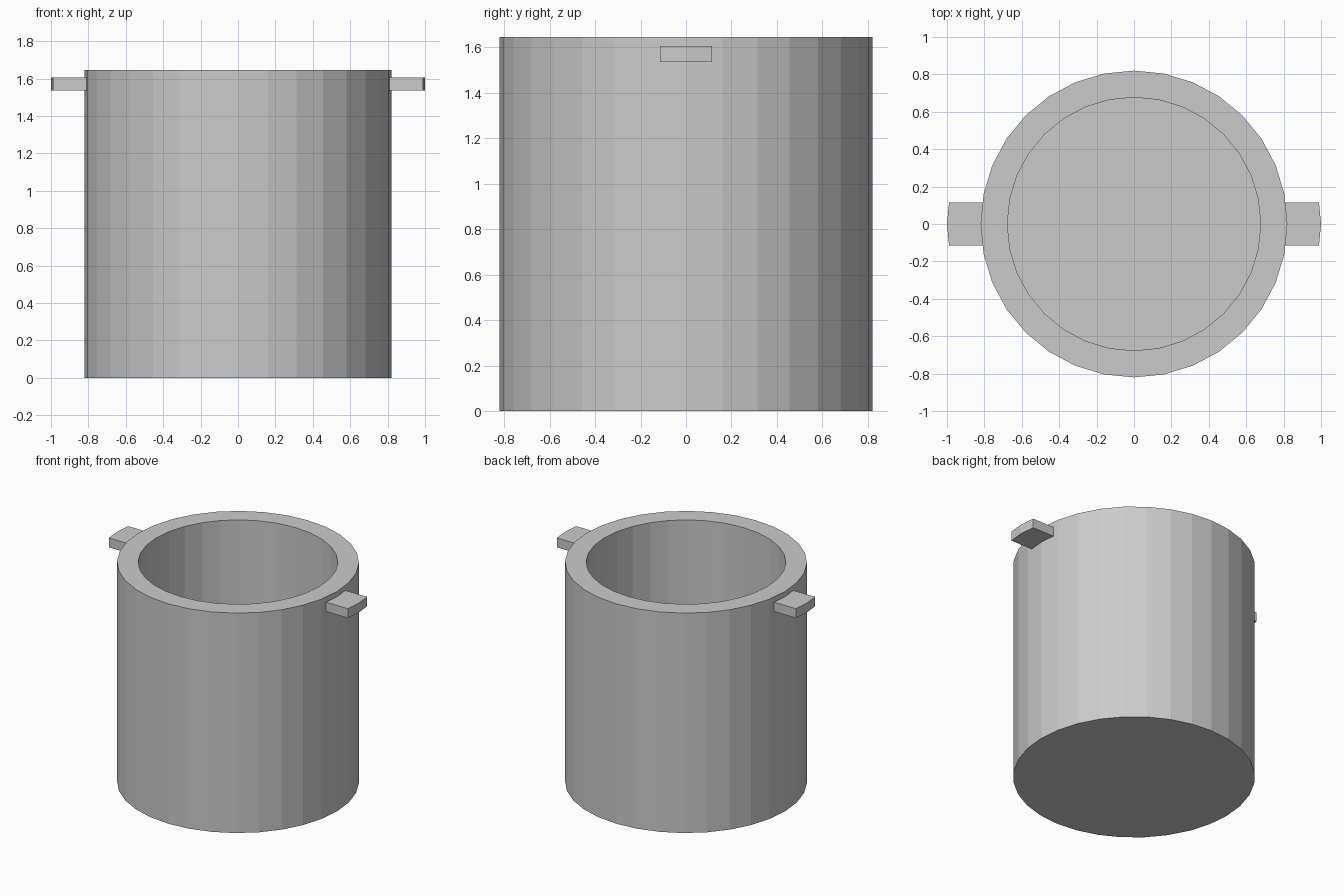
import bpy, bmesh, math

if "Cube" in bpy.data.objects:
    bpy.data.objects.remove(bpy.data.objects["Cube"])

SIDES = 32


def make_object(name, bm):
    bmesh.ops.recalc_face_normals(bm, faces=bm.faces)
    mesh = bpy.data.meshes.new(name)
    bm.to_mesh(mesh)
    bm.free()
    obj = bpy.data.objects.new(name, mesh)
    bpy.context.collection.objects.link(obj)
    return obj


# Pot: rings of equal side count, from outer base over the rim to inner floor
def pot(profile):
    bm = bmesh.new()
    rings = []
    for r, z in profile:
        rings.append([bm.verts.new((r * math.cos(2 * math.pi * i / SIDES),
                                    r * math.sin(2 * math.pi * i / SIDES), z))
                      for i in range(SIDES)])
    for a, b in zip(rings, rings[1:]):
        for i in range(SIDES):
            j = (i + 1) % SIDES
            bm.faces.new((a[i], a[j], b[j], b[i]))
    bm.faces.new(rings[0])
    bm.faces.new(rings[-1])
    return make_object("pot_body", bm)


# Lug handle: flat outline with a slightly pointed outer end, extruded upward
def handle(name, side):
    outline = [(0.805, -0.115), (0.989, -0.115), (1.0, 0),
               (0.989, 0.115), (0.805, 0.115), (0.815, 0)]
    bm = bmesh.new()
    base = bm.faces.new([bm.verts.new((side * x, y, 1.535)) for x, y in outline])
    top = bmesh.ops.extrude_face_region(bm, geom=[base])["geom"]
    bmesh.ops.translate(bm, vec=(0, 0, 0.07),
                        verts=[v for v in top if isinstance(v, bmesh.types.BMVert)])
    return make_object(name, bm)


pot([(0.82, 0), (0.82, 1.645), (0.677, 1.645), (0.677, 0.14)])
handle("right_handle", 1)
handle("left_handle", -1)
